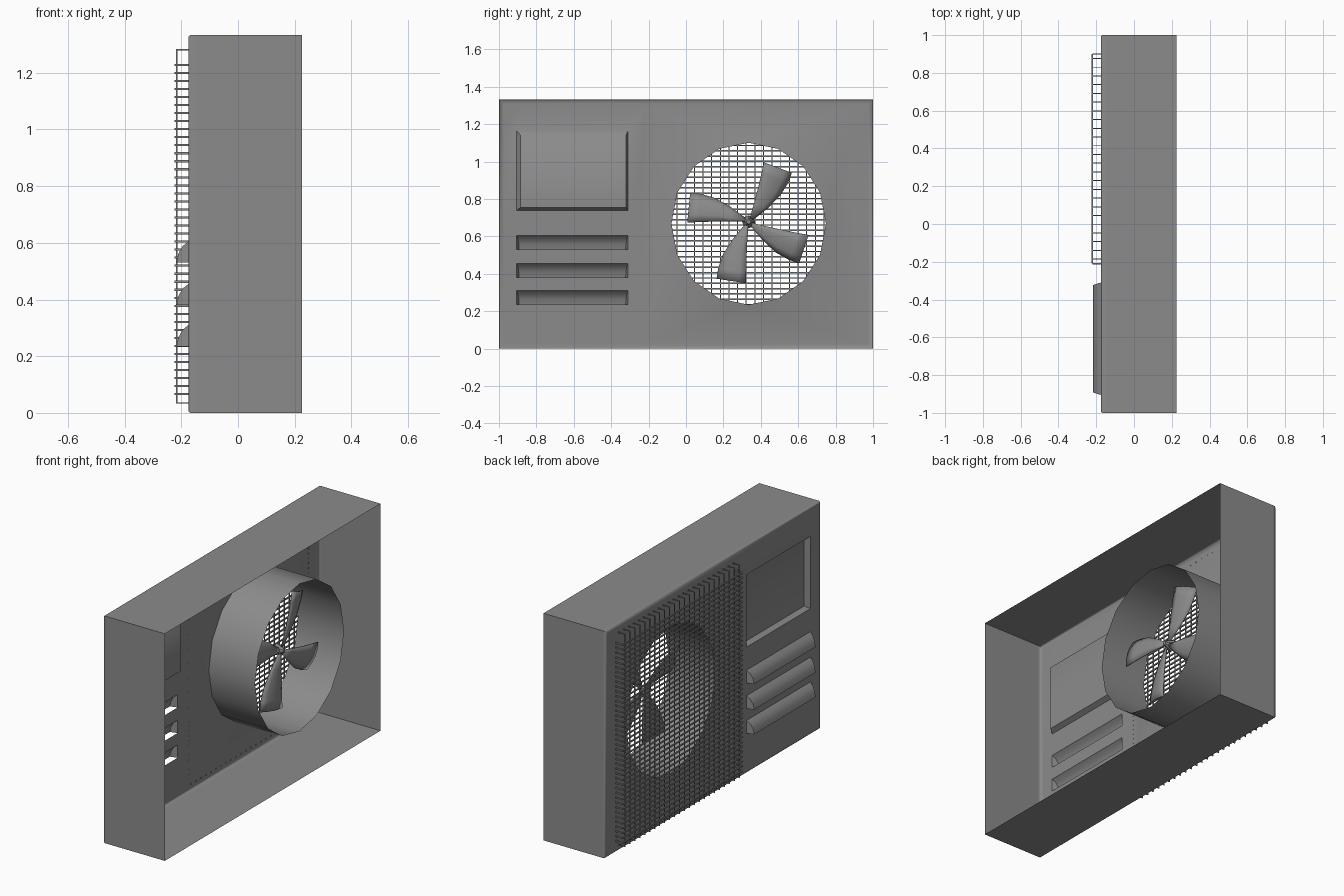
import bpy, bmesh, math
from mathutils import Vector, Matrix

if "Cube" in bpy.data.objects:
    bpy.data.objects.remove(bpy.data.objects["Cube"])

XF, XB, H = -0.175, 0.225, 1.333      # front plate, open back, height
CY, CZ = 0.335, 0.668                 # fan axis

grey = bpy.data.materials.new("dark_grey")
grey.diffuse_color = (0.26, 0.26, 0.26, 1)
grey.use_nodes = True
grey.node_tree.nodes["Principled BSDF"].inputs["Base Color"].default_value = grey.diffuse_color


def finish(bm, name, angle=30):
    bmesh.ops.remove_doubles(bm, verts=bm.verts, dist=1e-5)
    bmesh.ops.recalc_face_normals(bm, faces=bm.faces)
    me = bpy.data.meshes.new(name)
    bm.to_mesh(me)
    bm.free()
    me.materials.append(grey)
    ob = bpy.data.objects.new(name, me)
    bpy.context.collection.objects.link(ob)
    bpy.ops.object.select_all(action='DESELECT')
    ob.select_set(True)
    bpy.context.view_layer.objects.active = ob
    bpy.ops.object.shade_smooth_by_angle(angle=math.radians(angle))
    return ob


def face(bm, *pts):
    return bm.faces.new([bm.verts.new(p) for p in pts])


def rect(x, y0, y1, z0, z1):
    return [(x, y0, z0), (x, y1, z0), (x, y1, z1), (x, y0, z1)]


def bridge(bm, a, b):
    n = len(a)
    for i in range(n):
        j = (i + 1) % n
        face(bm, a[i], a[j], b[j], b[i])


def bar(bm, lo, hi):
    c = (Vector(lo) + Vector(hi)) / 2
    s = Vector(hi) - Vector(lo)
    bmesh.ops.create_cube(bm, size=1, matrix=Matrix.Translation(c) @ Matrix.Diagonal((*s, 1)))


# Casing: side walls with a small front bevel, open at the back
b = 0.007
bm = bmesh.new()
loops = [rect(XB, -1, 1, 0, H), rect(XF + 0.025, -1, 1, 0, H), rect(XF + b, -1, 1, 0, H),
         rect(XF, -1 + b, 1 - b, b, H - b), rect(XF, -0.975, 0.975, 0.025, H - 0.025)]
for p, q in zip(loops, loops[1:]):
    bridge(bm, p, q)

# Front plate, leaving room for panel, vents and fan opening
PY0, PY1, PZ0, PZ1 = -0.905, -0.31, 0.74, 1.165
FY0, FY1, FZ0, FZ1 = -0.22, 0.91, 0.04, 1.29
slots = [(0.235, 0.31), (0.38, 0.455), (0.53, 0.605)]
ys = [-0.975, PY0, PY1, FY0, FY1, 0.975]
zs = sorted([0.025, FZ0, PZ0, PZ1, FZ1, H - 0.025] + [z for s in slots for z in s])
for y0, y1 in zip(ys, ys[1:]):
    for z0, z1 in zip(zs, zs[1:]):
        zm = (z0 + z1) / 2
        in_fan = y0 == FY0 and FZ0 < zm < FZ1
        in_left = y0 == PY0 and (PZ0 < zm < PZ1 or any(s[0] < zm < s[1] for s in slots))
        if not (in_fan or in_left):
            face(bm, *rect(XF, y0, y1, z0, z1))

# Recessed panel
inner = rect(XF + 0.028, PY0 + 0.02, PY1 - 0.012, PZ0 + 0.015, PZ1 - 0.024)
bridge(bm, rect(XF, PY0, PY1, PZ0, PZ1), inner)
face(bm, *inner)

# Vent hoods with a rounded top, open underneath
for z0, z1 in slots:
    prof = [(0, z1, 0), (0.022, z1 - 0.018, 0.007), (0.036, z1 - 0.045, 0.011), (0.042, z0, 0.013)]
    left = [(XF - d, PY0 + e, z) for d, z, e in prof]
    right = [(XF - d, PY1 - e, z) for d, z, e in prof]
    for i in range(3):
        face(bm, left[i], left[i + 1], right[i + 1], right[i])
    face(bm, *left, (XF, PY0, z0))
    face(bm, *right, (XF, PY1, z0))

# Funnel from the square opening to the round duct
N = 16


def ring(x):
    return [(x, CY + 0.413 * math.cos(i * math.tau / N), CZ + 0.433 * math.sin(i * math.tau / N))
            for i in range(N)]


corners = [(XF, FY1, FZ1), (XF, FY0, FZ1), (XF, FY0, FZ0), (XF, FY1, FZ0)]
neck = ring(XF + 0.04)
for i in range(N):
    q = i * 4 // N
    face(bm, neck[i], neck[(i + 1) % N], corners[q])
    if i % (N // 4) == 0:
        face(bm, neck[i], corners[q], corners[q - 1])
bridge(bm, neck, ring(0.165))
finish(bm, "casing", 50)

# Wire guard: staple-shaped wires in both directions
bm = bmesh.new()
GY0, GY1, GZ0, GZ1, XE = -0.21, 0.9, 0.035, 1.281, XF + 0.004
t = 0.0037
for i in range(42):
    z = 0.066 + i * (1.228 - 0.066) / 41
    bar(bm, (-0.224, GY0, z - t), (-0.217, GY1, z + t))
    for y in (GY0, GY1):
        bar(bm, (-0.221, y - t, z - t), (XE, y + t, z + t))
t = 0.0025
for i in range(24):
    y = GY0 + 0.024 + i * (GY1 - GY0 - 0.048) / 23
    bar(bm, (-0.218, y - t, GZ0), (-0.213, y + t, GZ1))
    for z in (GZ0, GZ1):
        bar(bm, (-0.218, y - t, z - t), (XE, y + t, z + t))
finish(bm, "fan_guard")

# Fan: four arched, pitched blades widening to the tip
bm = bmesh.new()
stations = [(0.02, 0.02), (0.10, 0.075), (0.19, 0.125), (0.27, 0.15), (0.328, 0.158)]
for deg in (178, 265, 345, 73):
    a = math.radians(deg)
    rows = []
    for r, w in stations:
        row = []
        for s in (0, 0.25, 0.5, 0.75, 1):
            radial = r * (1 - 0.03 * s)
            # side runs clockwise from the straight edge
            side = s * w - 0.015 * (r / 0.325) ** 2
            x = 0.042 + (0.5 - s) * 0.22 * w + 0.1 * w * math.sin(math.pi * s)
            y = CY + radial * math.cos(a) + side * math.sin(a)
            z = CZ + 0.01 + radial * math.sin(a) - side * math.cos(a)
            row.append((x, y, z))
        rows.append(row)
    for p, q in zip(rows, rows[1:]):
        for i in range(4):
            face(bm, p[i], p[i + 1], q[i + 1], q[i])
fan = finish(bm, "fan_blades", 60)
m = fan.modifiers.new("thickness", 'SOLIDIFY')
m.thickness = 0.006
m.offset = 0

# Hub
bm = bmesh.new()
bmesh.ops.create_cone(bm, cap_ends=True, segments=8, radius1=0.035, radius2=0.012, depth=0.05,
                      matrix=Matrix.Translation((0.04, CY, CZ + 0.01)) @ Matrix.Rotation(math.pi / 2, 4, 'Y'))
finish(bm, "fan_hub")
